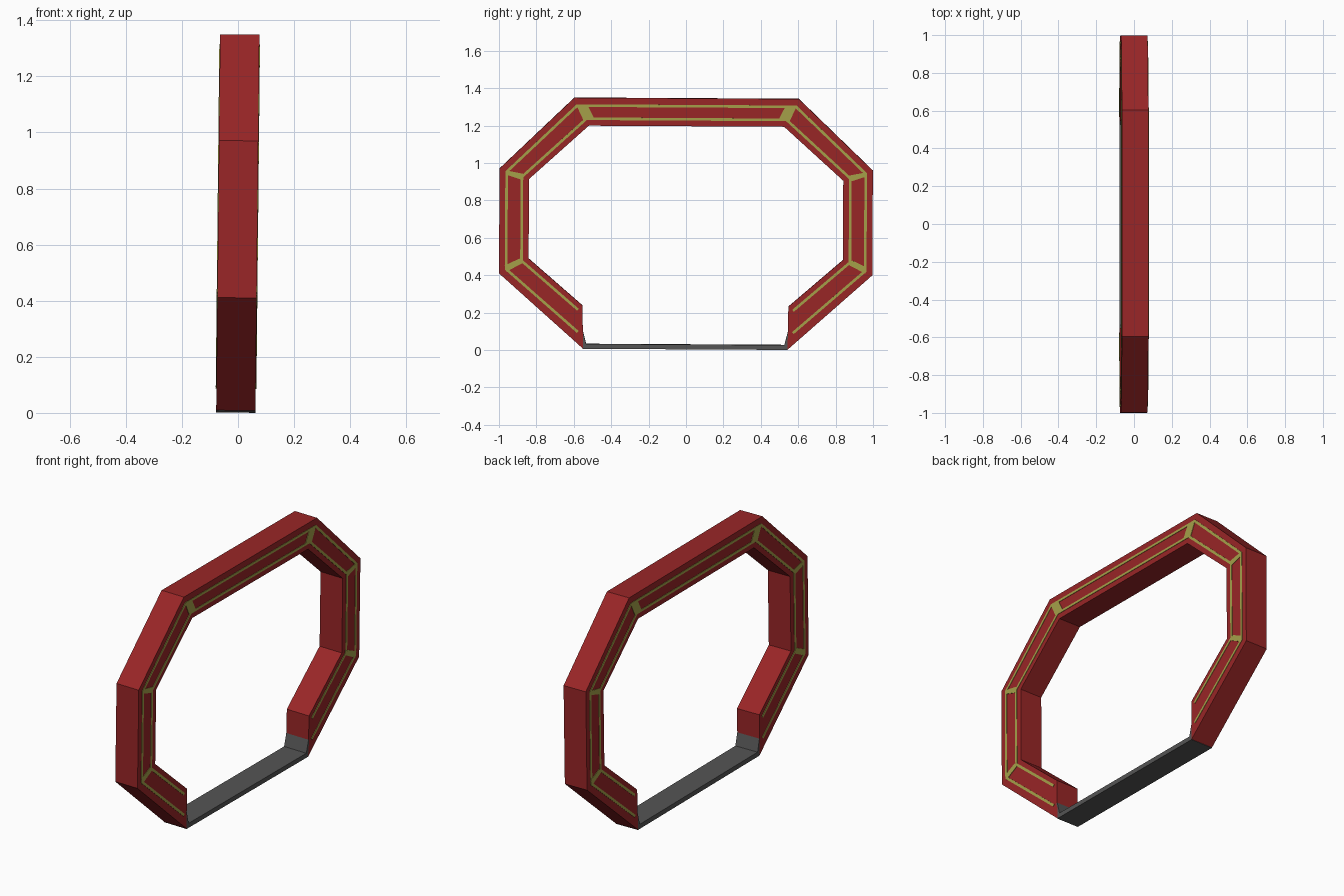
import bpy
import bmesh
from mathutils import Vector

if "Cube" in bpy.data.objects:
    bpy.data.objects.remove(bpy.data.objects["Cube"], do_unlink=True)

HALF = 0.07        # half thickness of the frame
LEAN = 0.0104      # slight sideways lean
ROLL = 0.0055      # slight roll about x


def material(name, rgb):
    mat = bpy.data.materials.new(name)
    mat.use_nodes = True
    mat.diffuse_color = (*rgb, 1)
    mat.node_tree.nodes["Principled BSDF"].inputs["Base Color"].default_value = (*rgb, 1)
    return mat


red = material("red", (0.32, 0.019, 0.02))
gold = material("gold", (0.38, 0.355, 0.067))
grey = material("grey", (0.09, 0.09, 0.09))


def place(x, y, z):
    return (x + LEAN * (z - 0.75), y + ROLL * (z - 0.75), z - ROLL * y - LEAN * x)


def ribbon(name, outer, inner, mat, x0=-HALF, x1=HALF):
    """Band between two (y, z) paths, extruded along x, closed at both ends."""
    bm = bmesh.new()
    rings = [[bm.verts.new(place(x, *p)) for x, p in
              ((x0, o), (x1, o), (x1, i), (x0, i))] for o, i in zip(outer, inner)]
    for a, b in zip(rings, rings[1:]):
        for k in range(4):
            n = (k + 1) % 4
            bm.faces.new((a[k], a[n], b[n], b[k]))
    bm.faces.new(rings[0])
    bm.faces.new(rings[-1][::-1])
    bmesh.ops.recalc_face_normals(bm, faces=bm.faces)
    mesh = bpy.data.meshes.new(name)
    bm.to_mesh(mesh)
    bm.free()
    mesh.materials.append(mat)
    obj = bpy.data.objects.new(name, mesh)
    bpy.context.collection.objects.link(obj)
    return obj


def mirrored(half):
    """Complete a path that runs from the bottom end up to the top corner."""
    return half + [(-y, z) for y, z in reversed(half)]


def offset(path, dist):
    """Mitred parallel of an open path."""
    pts = [Vector(p) for p in path]
    normals = [Vector((-(b - a).y, (b - a).x)).normalized() for a, b in zip(pts, pts[1:])]
    result = []
    for i, p in enumerate(pts):
        n0, n1 = normals[max(i - 1, 0)], normals[min(i, len(normals) - 1)]
        m = (n0 + n1).normalized()
        result.append(tuple(p + m * dist / m.dot(n0)))
    return result


# Open octagonal frame
ribbon("frame",
       mirrored([(0.547, 0.005), (0.998, 0.405), (0.998, 0.965), (0.6, 1.346)]),
       mirrored([(0.55, 0.235), (0.84, 0.485), (0.84, 0.91), (0.522, 1.197)]), red)

# Thin floor plate with upturned ends
ribbon("floor_plate",
       mirrored([(0.553, 0.1), (0.548, 0.004)])[::-1],
       mirrored([(0.548, 0.1), (0.53, 0.03)])[::-1], grey)

# Inlaid trim on both faces: two lines and a block at each corner
lines = {
    "outer_trim": [(0.575, 0.094), (0.96, 0.428), (0.96, 0.948), (0.585, 1.304)],
    "inner_trim": [(0.575, 0.213), (0.878, 0.473), (0.878, 0.922), (0.535, 1.234)],
}
blocks = {
    "top_joint": ([(0.59, 1.308), (0.53, 1.308)], [(0.55, 1.224), (0.495, 1.24)]),
    "upper_joint": ([(0.964, 0.956), (0.96, 0.932)], [(0.872, 0.938), (0.88, 0.906)]),
    "lower_joint": ([(0.96, 0.414), (0.968, 0.447)], [(0.866, 0.463), (0.89, 0.484)]),
}
for face, sign in (("left", 1), ("right", -1)):
    span = sorted((sign * (HALF - 0.003), sign * (HALF + 0.0025)))
    for name, half in lines.items():
        path = mirrored(half)
        ribbon(f"{face}_{name}", offset(path, 0.007), offset(path, -0.007), gold, *span)
    for name, (outer, inner) in blocks.items():
        for end, flip in (("back", 1), ("front", -1)):
            ribbon(f"{face}_{end}_{name}", [(flip * y, z) for y, z in outer],
                   [(flip * y, z) for y, z in inner], gold, *span)
